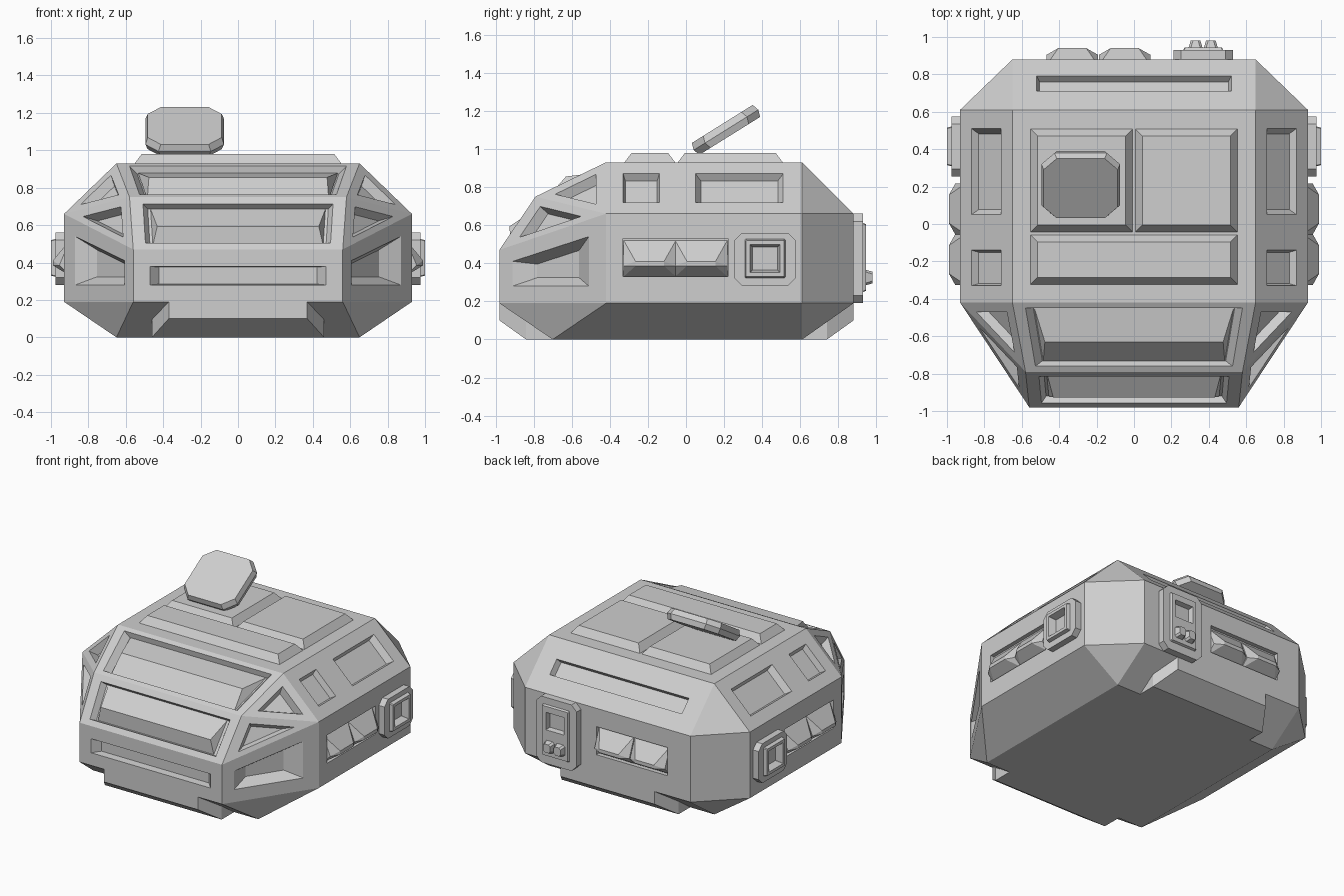
import bpy, bmesh, math
from mathutils import Vector, Matrix

cube = bpy.data.objects.get("Cube")
if cube:
    bpy.data.objects.remove(cube, do_unlink=True)

grey = bpy.data.materials.new("light_grey")
grey.use_nodes = True
COLOR = (0.62, 0.62, 0.62, 1)
grey.diffuse_color = COLOR
grey.node_tree.nodes["Principled BSDF"].inputs["Base Color"].default_value = COLOR
MID = Vector((0, 0, 0.45))


def solid(name, *shells):
    """One object made of one or more convex shells."""
    bm = bmesh.new()
    for points in shells:
        part = bmesh.new()
        for p in points:
            part.verts.new(p)
        bmesh.ops.remove_doubles(part, verts=part.verts, dist=1e-5)
        bmesh.ops.convex_hull(part, input=part.verts)
        loose = [v for v in part.verts if not v.link_faces]
        bmesh.ops.delete(part, geom=loose, context='VERTS')
        bmesh.ops.dissolve_limit(part, angle_limit=0.01, verts=part.verts, edges=part.edges)
        bmesh.ops.recalc_face_normals(part, faces=part.faces)
        temp = bpy.data.meshes.new("temp")
        part.to_mesh(temp)
        part.free()
        bm.from_mesh(temp)
        bpy.data.meshes.remove(temp)
    mesh = bpy.data.meshes.new(name)
    bm.to_mesh(mesh)
    bm.free()
    mesh.materials.append(grey)
    ob = bpy.data.objects.new(name, mesh)
    bpy.context.collection.objects.link(ob)
    return ob


def carve(ob, shells):
    cutter = solid("cutter", *shells)
    mod = ob.modifiers.new("carve", 'BOOLEAN')
    mod.operation, mod.solver, mod.object = 'DIFFERENCE', 'EXACT', cutter
    mod.use_self = True
    bpy.context.view_layer.objects.active = ob
    bpy.ops.object.modifier_apply(modifier=mod.name)
    bpy.data.objects.remove(cutter, do_unlink=True)


def frame(points):
    """Centre and outward normal of a flat polygon."""
    pts = [Vector(p) for p in points]
    c = sum(pts, Vector()) / len(pts)
    n = (pts[1] - pts[0]).cross(pts[2] - pts[0]).normalized()
    return pts, c, n if n.dot(c - MID) > 0 else -n


def recess(points, depth, scale):
    pts, c, n = frame(points)
    return ([p + n * 0.02 for p in pts] + pts
            + [c + (p - c) * scale - n * depth for p in pts])


def patch(a, b, c, d, u, v):
    """Sub-rectangle of the quad a-b (top) c-d (bottom), inset by u, between v[0] and v[1]."""
    a, b, c, d = map(Vector, (a, b, c, d))
    at = lambda s, t: a.lerp(b, s).lerp(d.lerp(c, s), t)
    return [at(u, v[0]), at(1 - u, v[0]), at(1 - u, v[1]), at(u, v[1])]


def wedge(points, depth, height, ridge, end):
    """Glazed panel rising from a recess to a ridge and falling again."""
    pts, c, n = frame(points)
    a, b, e, f = [c + (p - c) * 0.92 - n * depth for p in pts]
    l, r = a.lerp(f, ridge), b.lerp(e, ridge)
    up = n * (depth + height)
    return [a, b, e, f, l.lerp(r, end) + up, r.lerp(l, end) + up]


def block(x, y, z0, z1, inset):
    """Flat panel with chamfered rim, x and y being ranges."""
    return ([(a, b, z0) for a in x for b in y]
            + [(a, b, z1) for a in (x[0] + inset, x[1] - inset)
               for b in (y[0] + inset, y[1] - inset)])


def octagon(w, h, c):
    return [(sx * a, sz * b) for sx in (-1, 1) for sz in (-1, 1)
            for a, b in ((w, h - c), (w - c, h))]


# Hull: wide middle belt, narrower roof and floor
def corners(s):
    return dict(roof=(s * .65, -.42, .93), brow=(s * .58, -.79, .75), nose=(s * .56, -.98, .47),
                belt=(s * .93, -.42, .66), low=(s * .56, -.98, .19), sill=(s * .93, -.42, .19))


L, R = corners(-1), corners(1)
hull_pts = list(L.values()) + list(R.values())
for s in (-1, 1):
    hull_pts += [(s * .65, .61, .93), (s * .65, -.7, 0), (s * .65, .61, 0)]
    for z in (.19, .66):
        hull_pts += [(s * .93, .61, z), (s * .65, .88, z)]
hull = solid("hull", hull_pts)

# Recesses in the nose, roof slopes and flanks
screen = patch(L["roof"], R["roof"], R["brow"], L["brow"], .05, (.08, .92))
visor = patch(L["brow"], R["brow"], R["nose"], L["nose"], .06, (.13, .88))
cuts = [recess(screen, .04, .93), recess(visor, .04, .95),
        recess([(-.47, -.98, .28), (.47, -.98, .28), (.47, -.98, .38), (-.47, -.98, .38)], .05, .9),
        recess([(x, y, 1.54 - y) for x, y in ((-.52, .71), (.52, .71), (.52, .79), (-.52, .79))],
               .04, .97)]
for s, c in ((-1, L), (1, R)):
    for keys in (("roof", "belt", "brow"), ("belt", "nose", "brow")):
        tri = [Vector(c[k]) for k in keys]
        mid = sum(tri, Vector()) / 3
        cuts.append(recess([mid.lerp(p, .58) for p in tri], .05, .7))
    slant = lambda y, z: (s * (.56 + (y + .98) * .37 / .56), y, z)
    cuts.append(recess([slant(-.91, .28), slant(-.51, .28), slant(-.51, .54), slant(-.91, .41)],
                       .07, .55))
    for y0, y1 in ((-.33, -.14), (.05, .51)):
        cuts.append(recess([(s * (.93 - (z - .66) * .28 / .27), y, z) for y, z in
                            ((y0, .72), (y1, .72), (y1, .87), (y0, .87))], .04, .88))
    cuts.append(recess([(s * .93, y, z) for y, z in
                        ((-.33, .33), (.22, .33), (.22, .53), (-.33, .53))], .03, 1))
cuts.append(recess([(x, .88, z) for x, z in
                    ((-.47, .33), (.09, .33), (.09, .53), (-.47, .53))], .03, 1))
carve(hull, cuts)

# Ridged front glazing
solid("upper_windscreen", wedge(screen, .035, .025, .55, .03))
solid("lower_windscreen", wedge(visor, .035, .025, .65, .03))

# Chin and tail skirts under the hull
for name, edge, mid, inner in (("chin_skirt", -.98, -.84, -.68), ("tail_skirt", .88, .74, .59)):
    solid(name, [(s * x, y, z) for s in (-1, 1) for x, y, z in
                 ((.37, edge, .19), (.37, edge, .1), (.46, mid, 0), (.46, mid, .095),
                  (.46, inner, 0))])


# Wall-mounted parts: u runs along the wall, n points out of it
def left_wall(u, n, z): return (.93 + n, u, z)
def right_wall(u, n, z): return (-.93 - n, u, z)
def back_wall(u, n, z): return (u, .88 + n, z)


def bay_window(wall, centre):
    return [wall(centre + s * u, n, z) for s in (-1, 1) for u, n, z in
            ((.137, -.03, .33), (.137, -.03, .52), (.137, .025, .385), (.075, .06, .385),
             (.075, .06, .41))]


def plate(wall, u, z, w, h, c, n0, n1, taper=0):
    return [wall(u + a, n, z + b) for n, k in ((n0, 0), (n1, taper))
            for a, b in octagon(w - k, h - k, c)]


solid("rear_windows", bay_window(back_wall, -.33), bay_window(back_wall, -.05))
for side, wall in (("left", left_wall), ("right", right_wall)):
    solid(side + "_windows", bay_window(wall, -.19), bay_window(wall, .08))
    port = solid(side + "_port", plate(wall, .415, .42, .16, .14, .04, -.02, .045))
    ring = solid(side + "_port_ring", plate(wall, .415, .425, .11, .105, .005, .03, .07, .01))
    hole = plate(wall, .415, .425, .065, .06, .001, .02, .09, -.02)
    for ob in (port, ring):
        carve(ob, [hole])

# Rear door with a small window and a pair of knobs
door = solid("rear_door", plate(back_wall, .37, .425, .16, .235, .04, -.02, .05))
panel = solid("rear_door_panel", plate(back_wall, .37, .43, .11, .185, .005, .04, .065, .01))
for ob in (door, panel):
    carve(ob, [plate(back_wall, .37, .5, .065, .055, .001, .03, .08, -.01)])
solid("rear_door_knobs", *[plate(back_wall, .37 + s * .041, .325, .041, .045, .012, .05, .1, .015)
                           for s in (-1, 1)])

# Roof panels
solid("front_roof_panel", block((-.56, .56), (-.33, -.05), .92, .98, .045))
solid("left_roof_panel", block((0, .56), (-.05, .515), .92, .98, .045))
solid("right_roof_panel", block((-.56, 0), (-.05, .515), .92, .98, .045))

# Open roof hatch, tilted back
lid = solid("roof_hatch", [(a, b, z) for z, k in ((-.037, .012), (0, 0), (.037, .012))
                           for a, b in octagon(.21 - k, .2 - k, .07)])
lid.data.transform(Matrix.Translation((-.285, .21, 1.1)) @ Matrix.Rotation(math.radians(32), 4, 'X'))
